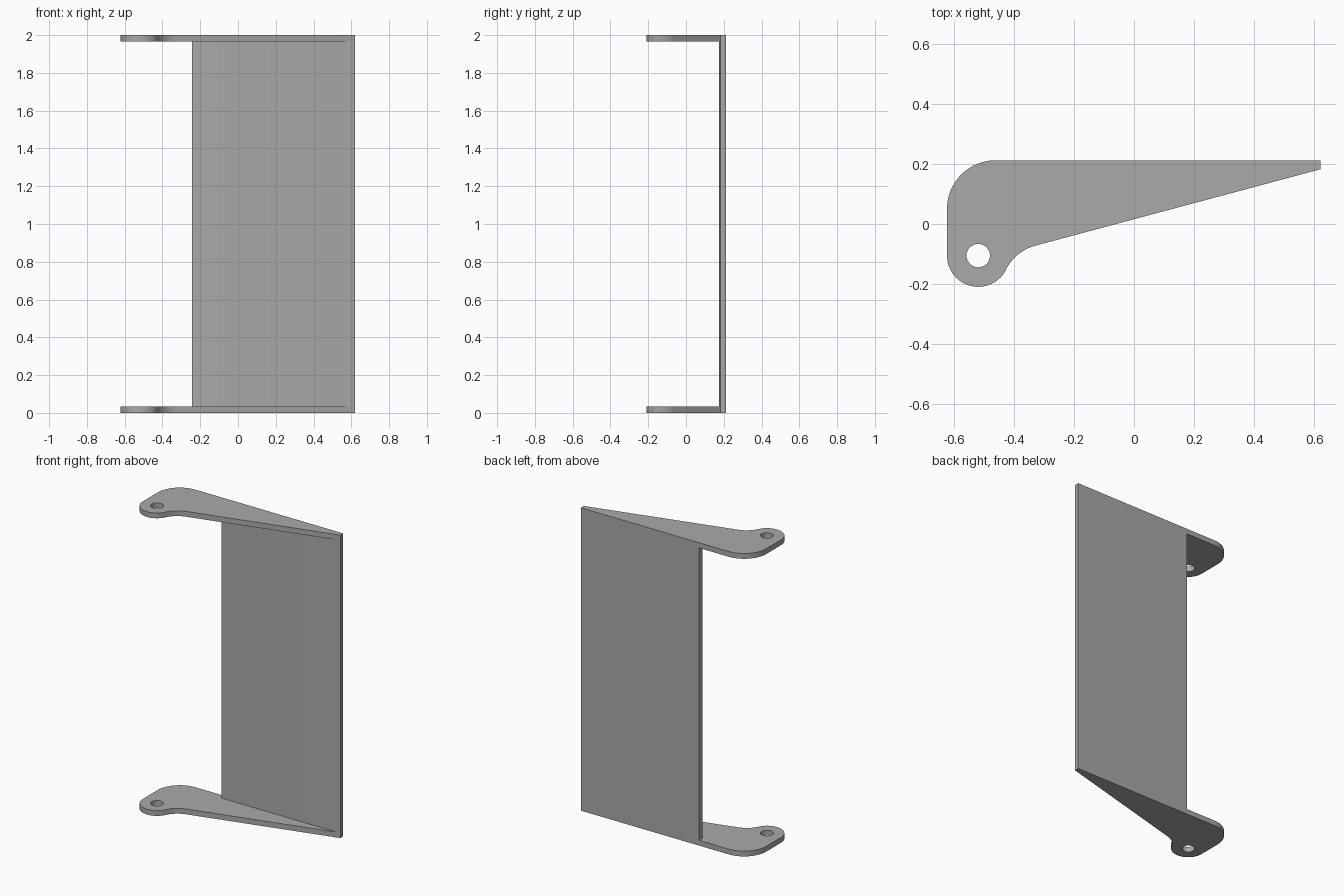
import bpy, bmesh, math
from mathutils import Vector

if "Cube" in bpy.data.objects:
    bpy.data.objects.remove(bpy.data.objects["Cube"])

T = 0.035          # plate thickness
BACK = 0.212       # rear face of the bracket
SLOPE = math.tan(math.radians(15))
TIP = (0.62, 0.182)

grey = bpy.data.materials.new("grey metal")
grey.diffuse_color = (0.4, 0.4, 0.4, 1)
grey.use_nodes = True
grey.node_tree.nodes["Principled BSDF"].inputs["Base Color"].default_value = grey.diffuse_color


def arc(cx, cy, r, a0, a1, n):
    return [(cx + r * math.cos(math.radians(a0 + (a1 - a0) * i / n)),
             cy + r * math.sin(math.radians(a0 + (a1 - a0) * i / n))) for i in range(n + 1)]


def plate(name, loops, z0, z1):
    """Extrude an outline (plus optional hole loops) from z0 to z1."""
    bm = bmesh.new()
    edges = []
    for pts in loops:
        vs = [bm.verts.new((x, y, z0)) for x, y in pts]
        edges += [bm.edges.new((vs[i - 1], vs[i])) for i in range(len(vs))]
    bmesh.ops.triangle_fill(bm, edges=edges, use_beauty=True, use_dissolve=False)
    ext = bmesh.ops.extrude_face_region(bm, geom=bm.faces[:], use_keep_orig=True)
    top = [g for g in ext["geom"] if isinstance(g, bmesh.types.BMVert)]
    bmesh.ops.translate(bm, verts=top, vec=Vector((0, 0, z1 - z0)))
    bmesh.ops.recalc_face_normals(bm, faces=bm.faces[:])
    me = bpy.data.meshes.new(name)
    bm.to_mesh(me)
    bm.free()
    me.materials.append(grey)
    ob = bpy.data.objects.new(name, me)
    bpy.context.collection.objects.link(ob)
    bpy.ops.object.select_all(action='DESELECT')
    ob.select_set(True)
    bpy.context.view_layer.objects.active = ob
    bpy.ops.object.shade_smooth_by_angle(angle=math.radians(30))
    return ob


# Arm outline: tip, rounded rear corner, pivot lobe, concave fillet, sloped edge
outline = [TIP, (TIP[0], BACK)]
outline += arc(-0.46, BACK - 0.162, 0.162, 90, 180, 16)
outline += arc(-0.518, -0.105, 0.104, 180, 333.4, 24)
outline += arc(-0.289, -0.22, 0.153, 153.4, 105, 10)
pivot_hole = arc(-0.518, -0.105, 0.039, 0, 360, 32)[:-1]

plate("lower_arm", [outline, pivot_hole], 0, T)
plate("upper_arm", [outline, pivot_hole], 2 - T, 2)

# Upright panel, its free edge trimmed flush with the sloped arm edge
inner = BACK - T - 0.001
trim_x = TIP[0] - (TIP[1] - inner) / SLOPE
panel = [(-0.243, inner), (trim_x, inner), TIP, (TIP[0], BACK), (-0.243, BACK)]
plate("back_panel", [panel], T, 2 - T)
